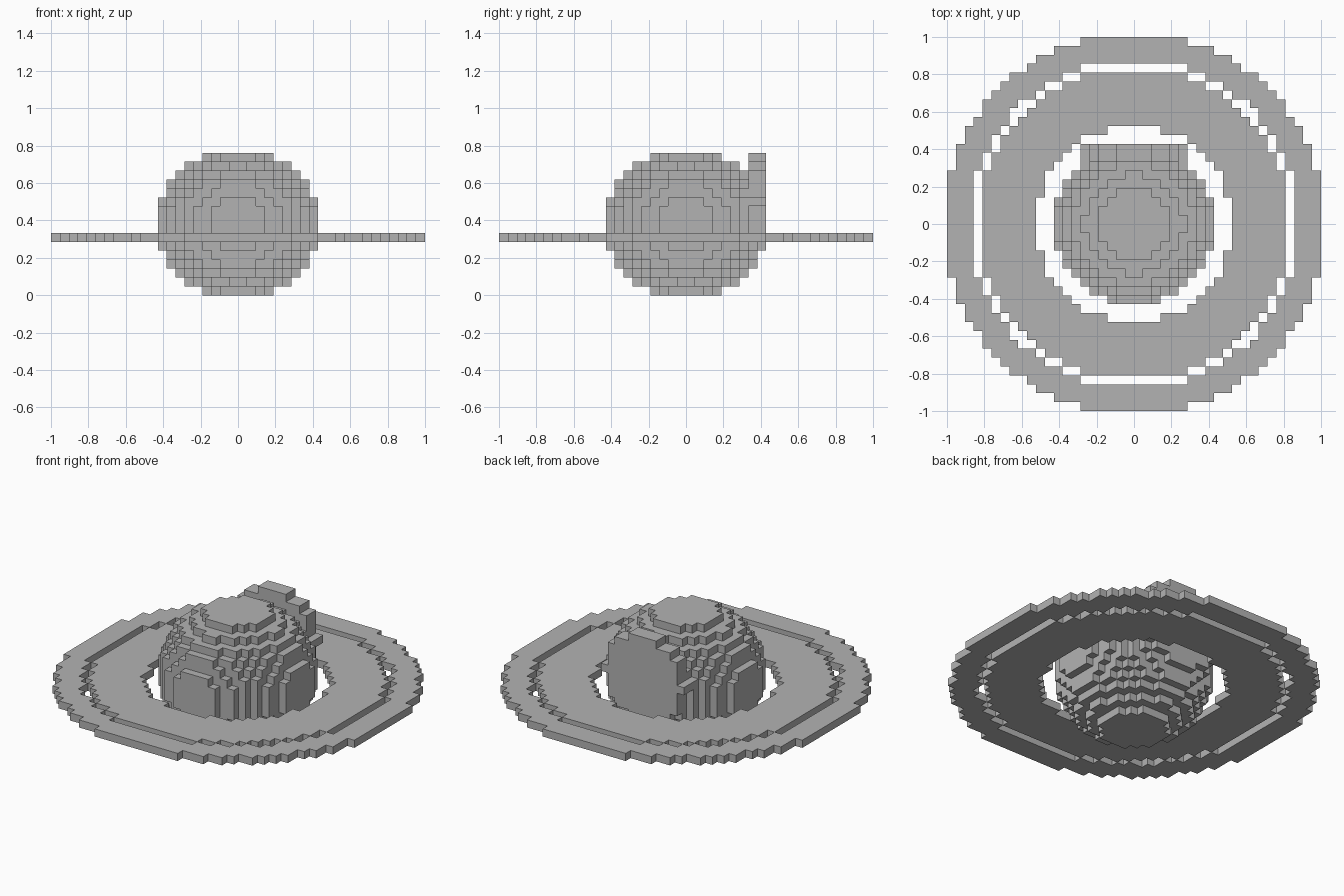
import bpy, bmesh
from mathutils import Vector

if "Cube" in bpy.data.objects:
    bpy.data.objects.remove(bpy.data.objects["Cube"])

V = 2 / 42                      # edge length of one block

grey = bpy.data.materials.new("plain_grey")
grey.diffuse_color = (0.45, 0.45, 0.45, 1)
grey.use_nodes = True
grey.node_tree.nodes["Principled BSDF"].inputs["Base Color"].default_value = grey.diffuse_color


def fill(test, nx, nz):
    """Set of block indices (x, y, z) whose centre passes the test."""
    return {(i, j, k) for i in range(-nx, nx) for j in range(-nx, nx)
            for k in range(*nz) if test(i + .5, j + .5, k + .5)}


def build(name, cells, solid):
    """Skin the blocks, leaving out faces hidden against other solid blocks."""
    bm = bmesh.new()
    verts = {}

    def vert(p):
        if p not in verts:
            verts[p] = bm.verts.new(Vector(p) * V)
        return verts[p]

    for c in sorted(cells):
        for axis in range(3):
            for side in (0, 1):
                n = list(c)
                n[axis] += 2 * side - 1
                if tuple(n) in solid:
                    continue
                u, w = (axis + 1) % 3, (axis + 2) % 3
                loop = []
                for du, dw in ((0, 0), (1, 0), (1, 1), (0, 1)):
                    p = list(c)
                    p[axis] += side
                    p[u] += du
                    p[w] += dw
                    loop.append(vert(tuple(p)))
                bm.faces.new(loop if side else loop[::-1])
    me = bpy.data.meshes.new(name)
    bm.to_mesh(me)
    bm.free()
    me.materials.append(grey)
    ob = bpy.data.objects.new(name, me)
    bpy.context.collection.objects.link(ob)


# slightly flattened blocky globe
globe = fill(lambda x, y, z: x*x + y*y + 1.22 * (z - 8)**2 < 83.3, 9, (0, 16))

# round plate standing on the back of the globe
plate = fill(lambda x, y, z: y > 7 and x*x + (z - 10.5)**2 < 30.6, 9, (5, 16)) - globe

# two flat rings, one block thick, separated by a narrow gap
inner_ring = fill(lambda x, y, z: 121 < x*x + y*y < 17.5**2, 21, (6, 7))
outer_ring = fill(lambda x, y, z: 18.5**2 < x*x + y*y < 21.5**2, 21, (6, 7))

solid = globe | plate | inner_ring | outer_ring
for name, cells in (("globe", globe), ("back_plate", plate),
                    ("inner_ring", inner_ring), ("outer_ring", outer_ring)):
    build(name, cells, solid)
